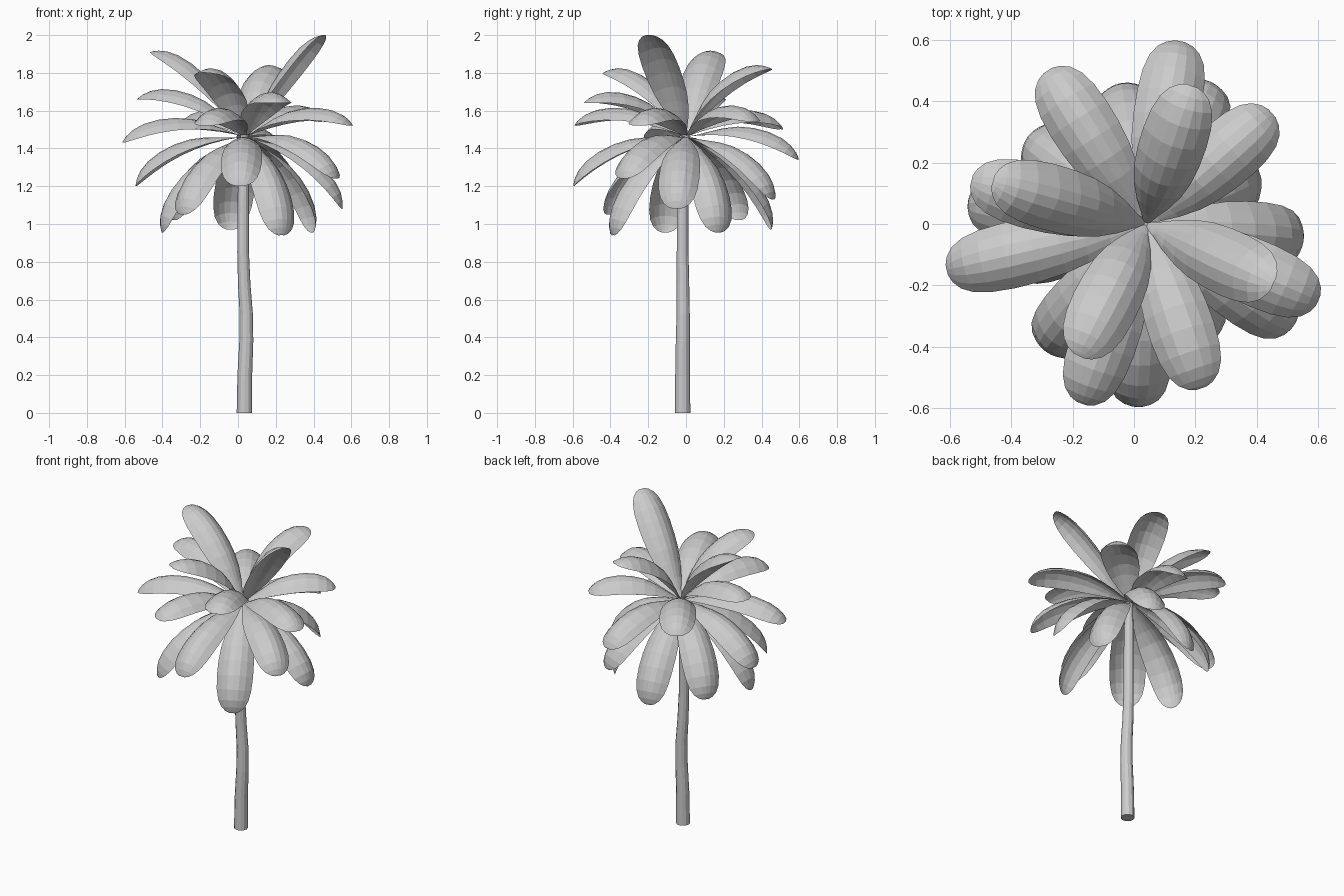
import bpy, math
from mathutils import Vector

if "Cube" in bpy.data.objects:
    bpy.data.objects.remove(bpy.data.objects["Cube"])

grey = bpy.data.materials.new("plain grey")
grey.diffuse_color = (0.6, 0.6, 0.6, 1)
grey.use_nodes = True
grey.node_tree.nodes["Principled BSDF"].inputs["Base Color"].default_value = grey.diffuse_color


def make_object(name, verts, faces):
    mesh = bpy.data.meshes.new(name)
    mesh.from_pydata(verts, [], faces)
    mesh.materials.append(grey)
    obj = bpy.data.objects.new(name, mesh)
    bpy.context.collection.objects.link(obj)
    return obj


# Trunk: gently wandering tube (x, y, z, radius)
rings = [(0.034, -0.018, 0, 0.041), (0.036, -0.018, 0.2, 0.039),
         (0.044, -0.017, 0.38, 0.037), (0.044, -0.015, 0.52, 0.035),
         (0.033, -0.016, 0.68, 0.033), (0.027, -0.018, 0.85, 0.031),
         (0.027, -0.018, 1.1, 0.03), (0.03, -0.012, 1.3, 0.028),
         (0.035, -0.003, 1.47, 0.022)]
SIDES = 12
verts, faces = [], []
for x, y, z, r in rings:
    for i in range(SIDES):
        a = 2 * math.pi * i / SIDES
        verts.append((x + r * math.cos(a), y + r * math.sin(a), z))
for k in range(len(rings) - 1):
    for i in range(SIDES):
        j = (i + 1) % SIDES
        faces.append((k * SIDES + i, k * SIDES + j,
                      (k + 1) * SIDES + j, (k + 1) * SIDES + i))
faces.append(tuple(reversed(range(SIDES))))
faces.append(tuple(range((len(rings) - 1) * SIDES, len(rings) * SIDES)))
make_object("trunk", verts, faces)

# Leaf outline: (position along the leaf, half width)
outline = [(0, 0.008), (0.08, 0.025), (0.18, 0.054), (0.3, 0.081),
           (0.42, 0.098), (0.55, 0.106), (0.68, 0.108), (0.8, 0.103),
           (0.89, 0.09), (0.95, 0.069), (0.985, 0.043), (1, 0.018)]
ACROSS = 6
CROWN = Vector((0.038, 0, 1.462))


# Leaf: thin arched blade, rounded across, from the crown to its tip
def leaf(name, tip, arch=0.11):
    chord = Vector(tip) - CROWN
    side = Vector((-chord.y, chord.x, 0)).normalized()
    up = chord.cross(side).normalized()
    mid = CROWN + chord * 0.52 + up * arch
    end = Vector(tip)
    verts, faces = [], []
    for t, w in outline:
        p = CROWN * (1 - t) ** 2 + mid * 2 * t * (1 - t) + end * t * t
        d = ((mid - CROWN) * (1 - t) + (end - mid) * t).normalized()
        n = d.cross(side)
        crest = 5.6 * w * w
        for i in range(ACROSS + 1):
            u = 2 * i / ACROSS - 1
            verts.append(p + side * w * u + n * crest * (1 - u * u))
    row = ACROSS + 1
    for k in range(len(outline) - 1):
        for i in range(ACROSS):
            q = k * row + i
            faces.append((q, q + row, q + row + 1, q + 1))
    make_object(name, verts, faces)


upper_tips = [(0.455, -0.195, 2.0, 0.0), (-0.46, 0.14, 1.91, 0.08),
              (-0.18, -0.43, 1.8), (0.19, 0.45, 1.82),
              (-0.53, 0.14, 1.66), (0.22, -0.535, 1.64)]
middle_tips = [(0.6, -0.25, 1.52), (0.45, 0.36, 1.54), (-0.28, 0.5, 1.5),
               (-0.17, -0.585, 1.52), (-0.61, -0.15, 1.43), (0.15, 0.595, 1.34)]
lower_tips = [(0.01, -0.595, 1.2), (-0.54, 0.07, 1.2), (0.52, -0.33, 1.24),
              (0.25, 0.46, 1.13), (0.55, -0.05, 1.08), (-0.29, -0.41, 1.05),
              (-0.34, 0.28, 1.02), (0.23, -0.385, 0.94), (-0.4, -0.11, 0.955),
              (0.39, 0.17, 0.955), (-0.04, 0.45, 0.97)]

for group, tips in (("upper", upper_tips), ("middle", middle_tips),
                    ("lower", lower_tips)):
    for n, tip in enumerate(tips, 1):
        leaf(f"{group}_leaf_{n}", tip[:3], *tip[3:])
